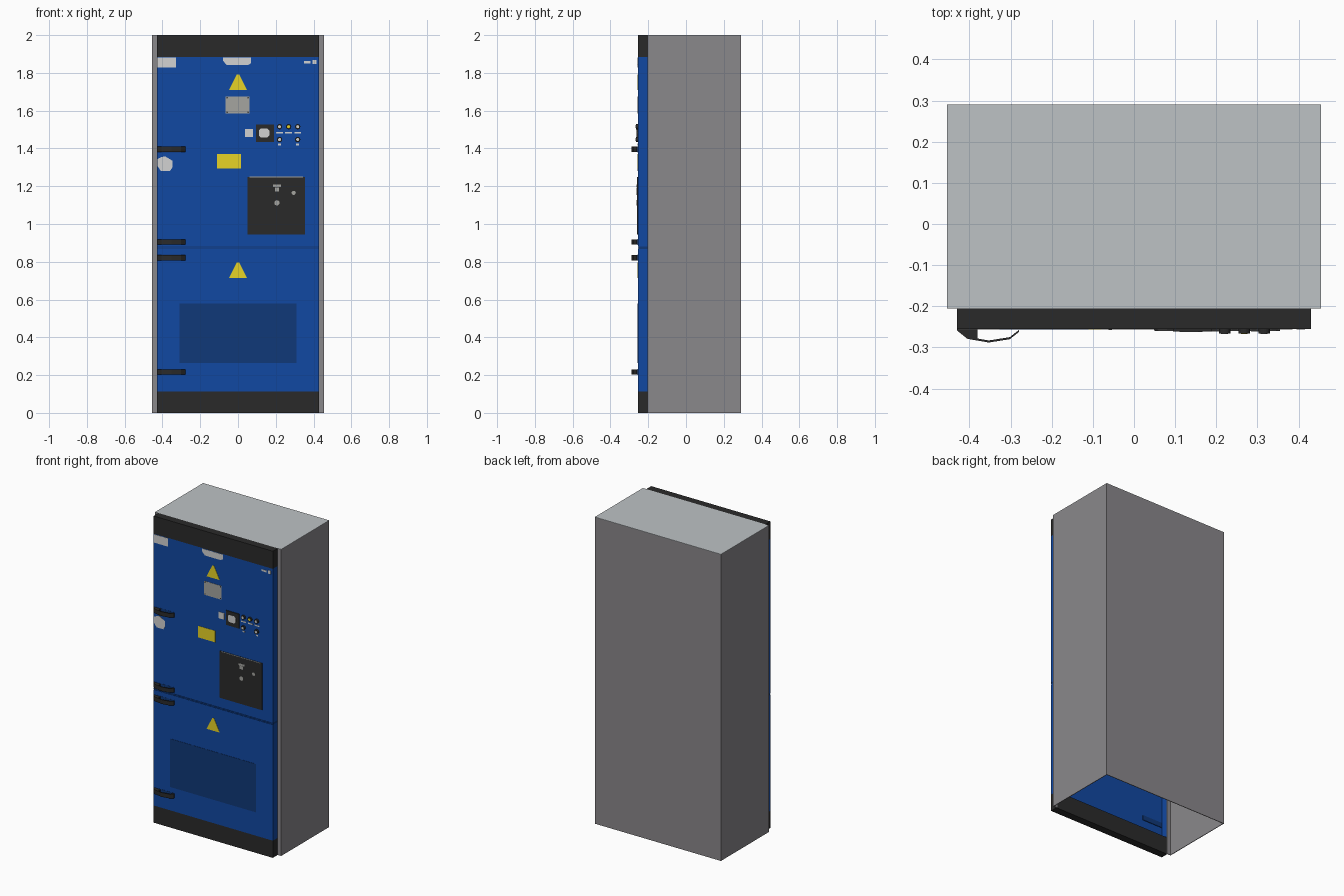
import bpy, bmesh, math

if "Cube" in bpy.data.objects:
    bpy.data.objects.remove(bpy.data.objects["Cube"])


def material(name, r, g, b):
    lin = lambda c: (c / 255 / 12.92) if c < 11 else ((c / 255 + 0.055) / 1.055) ** 2.4
    m = bpy.data.materials.new(name)
    m.diffuse_color = (lin(r), lin(g), lin(b), 1)
    m.use_nodes = True
    m.node_tree.nodes["Principled BSDF"].inputs["Base Color"].default_value = m.diffuse_color
    return m


SIDE = material("side grey", 138, 136, 139)
TOP = material("roof grey", 189, 194, 197)
BLUE = material("door blue", 17, 72, 162)
NAVY = material("vent blue", 16, 56, 120)
BLACK = material("trim black", 42, 42, 42)
YELLOW = material("warning yellow", 234, 214, 38)
WHITE = material("label white", 210, 210, 210)
PLATE = material("rating plate grey", 165, 165, 160)

FRONT = -0.255          # outer face of the doors
BODY_FRONT = -0.205     # front edge of the cabinet shell


def finish(name, bm, mat):
    bmesh.ops.recalc_face_normals(bm, faces=bm.faces)
    me = bpy.data.meshes.new(name)
    bm.to_mesh(me)
    bm.free()
    ob = bpy.data.objects.new(name, me)
    me.materials.append(mat)
    bpy.context.collection.objects.link(ob)
    return ob


def box(name, x, y, z, mat, open_back=False):
    """Box from (min, max) pairs; open_back makes a folded sheet tray."""
    bm = bmesh.new()
    bmesh.ops.create_cube(bm, size=1)
    for v in bm.verts:
        v.co = [r[0] if c < 0 else r[1] for c, r in zip(v.co, (x, y, z))]
    if open_back:
        back = [f for f in bm.faces if f.normal.y > 0.9 or f.calc_center_median().y > y[1] - 1e-6]
        bmesh.ops.delete(bm, geom=back, context='FACES')
    ob = finish(name, bm, mat)
    if open_back:
        s = ob.modifiers.new("sheet", 'SOLIDIFY')
        s.thickness, s.offset = 0.003, -1
    return ob


def prism(name, pts, lo, hi, mat, axis='Y'):
    """Outline extruded along y (points are x, z) or along z (points are x, y)."""
    bm = bmesh.new()
    place = (lambda p: (p[0], lo, p[1])) if axis == 'Y' else (lambda p: (p[0], p[1], lo))
    face = bm.faces.new([bm.verts.new(place(p)) for p in pts])
    ext = bmesh.ops.extrude_face_region(bm, geom=[face])['geom']
    step = (0, hi - lo, 0) if axis == 'Y' else (0, 0, hi - lo)
    bmesh.ops.translate(bm, vec=step, verts=[v for v in ext if isinstance(v, bmesh.types.BMVert)])
    return finish(name, bm, mat)


def plate(name, x, z, mat, height=0.0015, base=FRONT):
    return box(name, x, (base - height, base + 0.001), z, mat)


def disc(name, x, z, r, mat, height, base=FRONT):
    pts = [(x + r * math.cos(i * math.tau / 20), z + r * math.sin(i * math.tau / 20)) for i in range(20)]
    return prism(name, pts, base - height, base + 0.001, mat)


# Cabinet shell, open at the bottom and behind the doors
T = 0.004
for s, side in ((-1, "left"), (1, "right")):
    span = lambda a, b: tuple(sorted((s * a, s * b)))
    box(side + "_side_panel", span(0.455, 0.455 - T), (BODY_FRONT, 0.29), (0, 1.997), SIDE)
    box(side + "_front_flange", span(0.455 - T, 0.425), (BODY_FRONT, BODY_FRONT + T), (0, 1.997), SIDE)
box("back_panel", (-0.455 + T, 0.455 - T), (0.29 - T, 0.29), (0, 1.997), SIDE)
box("roof_panel", (-0.455, 0.455), (BODY_FRONT, 0.29), (1.997, 2), TOP)

# Front bars and the two doors
W = (-0.43, 0.43)
box("bottom_bar", W, (FRONT, BODY_FRONT), (0, 0.112), BLACK)
box("top_bar", W, (FRONT, BODY_FRONT), (1.885, 2), BLACK)
box("lower_door", W, (FRONT, BODY_FRONT), (0.112, 0.868), BLUE, True)
box("upper_door", W, (FRONT, BODY_FRONT), (0.88, 1.885), BLUE, True)
box("door_seam", W, (FRONT + 0.003, BODY_FRONT), (0.868, 0.88), NAVY)
box("door_seam_strip", W, (FRONT, FRONT + 0.004), (0.8715, 0.8765), BLUE)
plate("vent_panel", (-0.31, 0.31), (0.265, 0.58), NAVY)

# Curved door handles, each with a hinge block and a recess seen from inside
ARCH = [(-0.43, -0.259), (-0.405, -0.279), (-0.353, -0.288), (-0.302, -0.28), (-0.279, -0.262)]
arch_outline = ARCH + [(x, y + 0.005) for x, y in reversed(ARCH)]
BLOCK = [(-0.43, -0.254), (-0.43, -0.259), (-0.405, -0.279), (-0.38, -0.279), (-0.38, -0.254)]
for i, z in enumerate((0.216, 0.822, 0.905, 1.395)):
    prism(f"handle_arch_{i}", arch_outline, z - 0.014, z + 0.014, BLACK, 'Z')
    prism(f"handle_block_{i}", BLOCK, z - 0.0138, z + 0.0138, BLACK, 'Z')
    box(f"handle_recess_{i}", (-0.425, -0.28), (FRONT - 0.001, FRONT + 0.006), (z - 0.016, z + 0.016), NAVY)

# Warning signs
for i, z in enumerate((0.715, 1.71)):
    prism(f"warning_triangle_{i}", [(-0.047, z), (0.047, z), (0.006, z + 0.082), (-0.006, z + 0.082)],
          FRONT - 0.0015, FRONT + 0.001, YELLOW)
plate("warning_plate", (-0.11, 0.015), (1.295, 1.37), YELLOW)

# Plain labels
prism("top_centre_label", [(-0.08, 1.865), (-0.06, 1.842), (0.055, 1.842), (0.07, 1.852), (0.07, 1.882), (-0.08, 1.882)],
      FRONT - 0.0015, FRONT + 0.001, WHITE)
plate("top_left_label", (-0.428, -0.327), (1.828, 1.882), WHITE)
prism("lock_label", [(-0.425, 1.345), (-0.425, 1.305), (-0.408, 1.28), (-0.36, 1.28), (-0.347, 1.3),
                     (-0.347, 1.335), (-0.385, 1.358), (-0.405, 1.355)], FRONT - 0.0015, FRONT + 0.001, WHITE)
plate("top_right_label", (0.35, 0.385), (1.85, 1.862), WHITE)
plate("top_right_badge", (0.395, 0.415), (1.846, 1.868), WHITE)
plate("rating_plate", (-0.065, 0.06), (1.585, 1.675), PLATE)
for i, x in enumerate((-0.058, 0.053)):
    for j, z in enumerate((1.592, 1.668)):
        disc(f"rating_plate_rivet_{i}{j}", x, z, 0.004, BLACK, 0.0025)

# Meter with screen, and a square label beside it
plate("meter_label", (0.038, 0.08), (1.46, 1.502), WHITE)
plate("meter_body", (0.095, 0.19), (1.433, 1.527), BLACK, 0.006)
prism("meter_screen", [(0.11, 1.47), (0.12, 1.458), (0.155, 1.458), (0.167, 1.47), (0.167, 1.495), (0.155, 1.505),
                       (0.12, 1.505), (0.11, 1.495)], FRONT - 0.0075, FRONT - 0.005, WHITE)

# Push buttons and indicator lamps
for i, (x, z, cap) in enumerate(((0.22, 1.515, WHITE), (0.268, 1.515, YELLOW), (0.316, 1.515, WHITE),
                                 (0.22, 1.447, WHITE), (0.316, 1.447, WHITE))):
    disc(f"button_{i}", x, z, 0.014, BLACK, 0.011)
    disc(f"button_cap_{i}", x, z, 0.008, cap, 0.0015, FRONT - 0.011)
for i, x in enumerate((0.22, 0.268, 0.316)):
    plate(f"button_label_{i}", (x - 0.018, x + 0.018), (1.48, 1.488), WHITE)
for i, x in enumerate((0.22, 0.316)):
    plate(f"lower_button_label_{i}", (x - 0.008, x + 0.008), (1.416, 1.425), WHITE)

# Black breaker panel with small markers
plate("breaker_panel", (0.05, 0.355), (0.945, 1.25), BLACK, 0.005)
P = FRONT - 0.005
plate("breaker_panel_edge", (0.06, 0.345), (1.247, 1.251), PLATE, 0.0005, P)
plate("panel_marker_upper", (0.185, 0.228), (1.195, 1.208), PLATE, 0.001, P)
plate("panel_marker_middle", (0.195, 0.218), (1.172, 1.194), PLATE, 0.001, P)
disc("panel_marker_lower", 0.206, 1.112, 0.014, PLATE, 0.001, P)
disc("panel_marker_right", 0.295, 1.165, 0.011, PLATE, 0.001, P)
